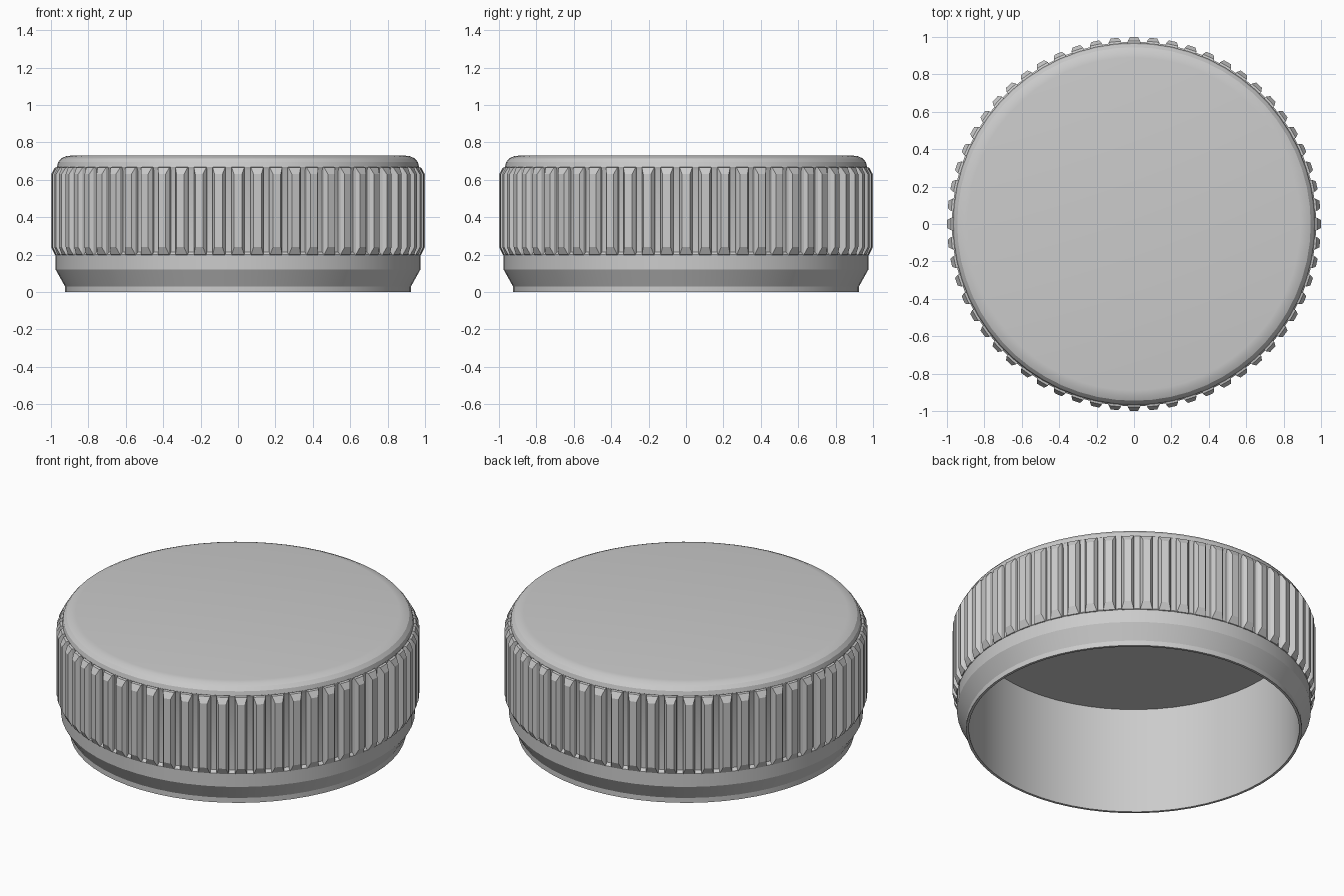
import bpy, bmesh
from math import sin, cos, pi, radians

if "Cube" in bpy.data.objects:
    bpy.data.objects.remove(bpy.data.objects["Cube"])

RIBS = 60
SEG = 60


def add_object(name, bm, smooth):
    bmesh.ops.recalc_face_normals(bm, faces=bm.faces)
    mesh = bpy.data.meshes.new(name)
    bm.to_mesh(mesh)
    bm.free()
    ob = bpy.data.objects.new(name, mesh)
    bpy.context.collection.objects.link(ob)
    if smooth:
        bpy.ops.object.select_all(action='DESELECT')
        ob.select_set(True)
        bpy.context.view_layer.objects.active = ob
        bpy.ops.object.shade_smooth_by_angle(angle=radians(25))
    return ob


def polar(r, a, z):
    return (r * cos(a), r * sin(a), z)


# Cap shell: one closed profile, inner ceiling -> rim -> outer wall -> top
profile = [(0.91, 0.65), (0.91, 0.0), (0.925, 0.0), (0.925, 0.03),
           (0.975, 0.12), (0.975, 0.20), (0.96, 0.215), (0.96, 0.65),
           (0.968, 0.67), (0.962, 0.695), (0.945, 0.715), (0.92, 0.726),
           (0.89, 0.73)]
bm = bmesh.new()
rings = [[bm.verts.new(polar(r, 2 * pi * i / SEG, z)) for i in range(SEG)]
         for r, z in profile]
for lo, hi in zip(rings, rings[1:]):
    for i in range(SEG):
        j = (i + 1) % SEG
        bm.faces.new((lo[i], lo[j], hi[j], hi[i]))
bm.faces.new(rings[0])
bm.faces.new(rings[-1])
add_object("cap_shell", bm, True)

# Grip ribs: bevelled bars around the wall
bm = bmesh.new()
for k in range(RIBS):
    a = 2 * pi * k / RIBS
    loops = []
    for r, half, z0, z1 in ((0.95, 0.036, 0.19, 0.672),
                            (0.98, 0.034, 0.20, 0.665),
                            (0.999, 0.021, 0.24, 0.63)):
        loops.append([bm.verts.new(polar(r, a + s * half, z))
                      for s, z in ((-1, z0), (1, z0), (1, z1), (-1, z1))])
    for inner, outer in zip(loops, loops[1:]):
        for i in range(4):
            j = (i + 1) % 4
            bm.faces.new((inner[i], inner[j], outer[j], outer[i]))
    bm.faces.new(loops[0][::-1])
    bm.faces.new(loops[-1])
add_object("grip_ribs", bm, False)
